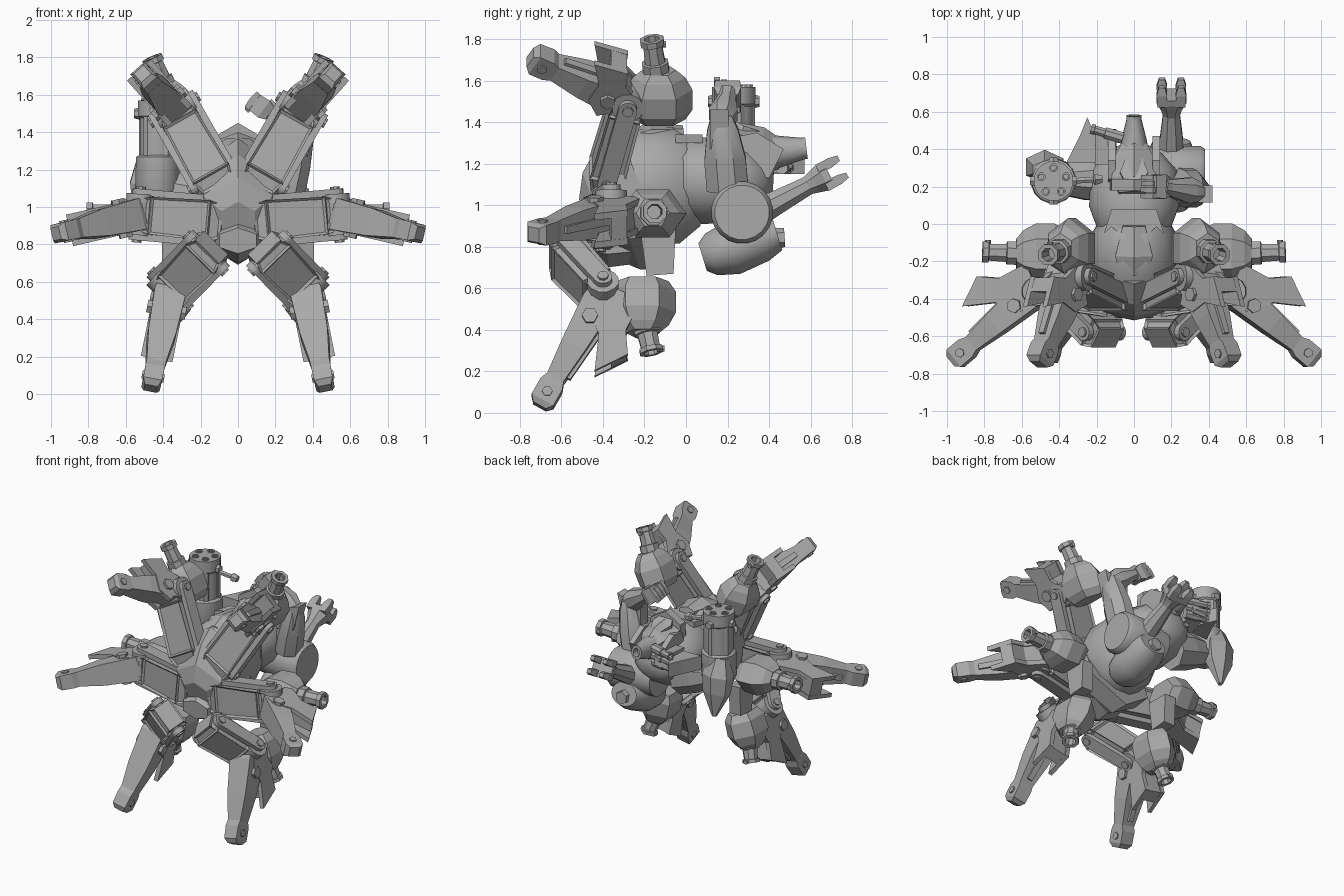
import bpy, bmesh
from math import pi, cos, sin, radians
from mathutils import Vector as V

if "Cube" in bpy.data.objects:
    bpy.data.objects.remove(bpy.data.objects["Cube"])

steel = bpy.data.materials.new("steel_grey")
steel.use_nodes = True
steel.diffuse_color = (0.4, 0.4, 0.4, 1)
steel.node_tree.nodes["Principled BSDF"].inputs["Base Color"].default_value = (0.4, 0.4, 0.4, 1)


def finish(name, bm, smooth=False):
    bmesh.ops.recalc_face_normals(bm, faces=bm.faces)
    mesh = bpy.data.meshes.new(name)
    bm.to_mesh(mesh)
    bm.free()
    mesh.materials.append(steel)
    ob = bpy.data.objects.new(name, mesh)
    bpy.context.collection.objects.link(ob)
    if smooth:
        bpy.ops.object.select_all(action='DESELECT')
        ob.select_set(True)
        bpy.context.view_layer.objects.active = ob
        bpy.ops.object.shade_smooth_by_angle(angle=radians(40))


def loft(name, a, b, sections, n=4, up=(0, 1, 0), inset=0, smooth=False):
    """Rings (fraction, half width, half height along up, shift along up) from a to b."""
    a, b, up = V(a), V(b), V(up)
    d = (b - a).normalized()
    w = d.cross(up).normalized()
    h = w.cross(d)
    bm = bmesh.new()
    rings = []
    for t, rx, ry, *shift in sections:
        c = a.lerp(b, t) + h * (shift[0] if shift else 0)
        k = 1 / cos(pi / n)
        rings.append([bm.verts.new(c + w * rx * k * cos(g) + h * ry * k * sin(g))
                      for g in [(i + 0.5) * 2 * pi / n for i in range(n)]])
    sides = []
    for r, s in zip(rings, rings[1:]):
        for i in range(n):
            j = (i + 1) % n
            sides.append(bm.faces.new((r[i], r[j], s[j], s[i])))
    bm.faces.new(rings[0])
    bm.faces.new(rings[-1])
    if inset:
        bmesh.ops.recalc_face_normals(bm, faces=bm.faces)
        bmesh.ops.inset_individual(bm, faces=sides, thickness=inset, depth=-0.012)
    finish(name, bm, smooth)


def slab(name, origin, u, v, profile, half):
    """Flat profile in the u, v plane, thickened both ways."""
    origin, u, v = V(origin), V(u), V(v)
    w = u.cross(v).normalized() * half
    bm = bmesh.new()
    lo, hi = [[bm.verts.new(origin + u * s + v * t + w * k) for s, t in profile] for k in (-1, 1)]
    bm.faces.new(lo)
    bm.faces.new(hi)
    for i in range(len(lo)):
        j = (i + 1) % len(lo)
        bm.faces.new((lo[i], lo[j], hi[j], hi[i]))
    finish(name, bm)


def capsule_link(name, p, q, w, r):
    """Round-ended link bar with a pin at each end."""
    d = (q - p).normalized()
    v = w.cross(d)
    length = (q - p).length
    prof = [(r * cos(g), r * sin(g)) for g in [pi / 2 + i * pi / 8 for i in range(9)]]
    prof += [(length - s, -t) for s, t in prof]
    slab(name, p, d, v, prof, 0.018)
    for c in (p, q):
        loft(name + "_pin", c - w * 0.03, c + w * 0.03, [(0, r * 0.55, r * 0.55), (1, r * 0.55, r * 0.55)], 8, d)


def gun(name, a, b, r, up=(0, 1, 0)):
    """Stepped hollow barrel."""
    loft(name, a, b, [(0, r, r), (0.55, r, r), (0.56, r * .78, r * .78), (0.88, r * .72, r * .72),
                      (0.89, r * .9, r * .9), (1, r * .9, r * .9), (1, r * .55, r * .55),
                      (0.7, r * .5, r * .5)], 8, up)


# Legs: hip, knee, tip, gun base, gun muzzle, blade length
Y = V((0, 1, 0))
LEGS = {
    "upper": ((.1, -.4, 1.1), (.34, -.28, 1.52), (.5, -.72, 1.7), (.35, -.13, 1.55), (.46, -.165, 1.8), .75),
    "middle": ((.08, -.42, .92), (.53, -.36, .96), (.945, -.71, .865), (.52, -.16, .96), (.81, -.15, .97), 1),
    "lower": ((.14, -.61, .785), (.36, -.4, .56), (.46, -.685, .065), (.36, -.21, .49), (.42, -.165, .29), 1),
}


def leg(name, points, blade, side):
    hip, knee, tip, base, muzzle = [V((x * side, y, z)) for x, y, z in points]
    u, out = muzzle - base, tip - knee
    u.y = out.y = 0
    u.normalize()
    out.normalize()
    thigh = (knee - hip).normalized()
    w = thigh.cross(Y).normalized()
    # thigh with sunken panels, and link bars on both faces
    loft(name + "_thigh", hip, knee, [(0, .09, .06), (.15, .11, .085), (.85, .1, .08), (1.08, .07, .05)], 4, Y, .018)
    for s in (-1, 1):
        capsule_link(name + "_link", hip.lerp(knee, .15) + w * .12 * s, knee + w * .12 * s, w, .045)
    loft(name + "_knee_drum", knee - w * .11, knee + w * .11, [(0, .075, .075), (1, .075, .075)], 12, Y, 0, True)
    # shin and blunt foot
    d = (tip - knee).normalized()
    side_w = d.cross(Y).normalized()
    loft(name + "_shin", knee, tip, [(-.08, .06, .06), (.08, .085, .08), (.5, .075, .062), (.8, .052, .045),
                                     (.87, .052, .06), (1.02, .05, .06), (1.07, .035, .035)], 4, Y)
    loft(name + "_shin_rail", knee, tip, [(.12, .025, .01, .085), (.75, .018, .01, .055)], 4, Y)
    for t, r, reach in ((.22, .034, .105), (.94, .022, .06)):
        c = knee.lerp(tip, t)
        loft(name + "_bolt", c - side_w * reach, c + side_w * reach, [(0, r, r), (1, r, r)], 6, d)
    # faceted knee armour and its gun
    loft(name + "_knee_armour", base - u * .15, base + u * .11,
         [(0, .08, .11), (.2, .11, .14), (.6, .115, .14), (.85, .09, .11), (1, .065, .07)], 6, Y)
    gun(name + "_gun", base, muzzle, .062, Y)
    sight = base.lerp(muzzle, .9) + Y * .03
    loft(name + "_gun_sight", sight, sight + Y * .035, [(0, .014, .014), (1, .014, .014)], 6, u)
    # flared shroud: two side blades joined by a cap that follows the shin
    lateral = out.cross(Y).normalized()
    root = V((knee.x, -.37, knee.z))
    su = out * blade
    for s in (-1, 1):
        slab(name + "_blade", root + lateral * .07 * s, su, Y,
             [(-.06, -.06), (.03, .16), (.18, .08), (.3, .09), (.38, -.07), (.2, -.05), (.07, -.1)], .016)
    slab(name + "_blade_cap", root, su, Y, [(.02, .15), (.18, .07), (.3, .085), (.34, .01), (.18, .0), (.04, .05)], .08)


for side, label in ((1, "left"), (-1, "right")):
    for key, (*pts, blade) in LEGS.items():
        leg(label + "_" + key, pts, blade, side)
    # plate hanging below the middle knee
    slab(label + "_hanging_plate", (side * .36, -.13, .76), Y, (0, 0, 1),
         [(-.09, .12), (.08, .12), (.07, -.09), (-.06, -.1)], .045)

# Faceted hub and rounded hull, running from front to back
Z = (0, 0, 1)
loft("front_hub", (0, -.48, .93), (0, -.2, 1.03),
     [(0, .09, .09), (.2, .18, .19), (.55, .235, .27), (1, .24, .31)], 6, Z)
loft("lower_hub", (0, -.5, .82), (0, -.2, .84), [(0, .1, .06), (.4, .14, .11), (1, .12, .1)], 6, Z)
loft("hull", (0, -.36, 1.08), (0, .06, 1.1),
     [(0, .19, .2), (.3, .24, .28), (.75, .22, .28), (1, .16, .2)], 12, Z, 0, True)
loft("hull_crest", (0, -.27, 1.31), (0, -.01, 1.35), [(0, .08, .04), (.4, .1, .065), (1, .06, .03)], 6, Z)
loft("chest", (0, -.12, 1.13), (0, .42, 1.1),
     [(0, .13, .13), (.15, .19, .19), (.4, .24, .21), (.75, .23, .18), (.92, .15, .12), (1, .08, .06)], 16, Z, 0, True)
# toothed collar over the hull
teeth = [(-.16 + i * .04, -.05 + (.035 if i % 2 else 0)) for i in range(9)]
slab("toothed_collar", (0, 0, 1.32), (1, 0, 0), (0, 1, 0), teeth + [(.12, .08), (-.12, .08)], .02)

# Head with cone snout pointing back, and pointed crest
loft("head", (0, .16, 1.3), (0, .46, 1.24), [(0, .08, .07), (.25, .12, .1), (.65, .1, .1), (1, .05, .06)], 6, Z)
loft("snout", (0, .38, 1.25), (0, .58, 1.275),
     [(0, .075, .085), (.3, .07, .075), (.9, .04, .05), (1, .04, .05), (1, .025, .03), (.8, .02, .025)], 10, Z, 0, True)
slab("head_crest", (0, .21, 1.35), (1, 0, 0), Z, [(-.13, -.1), (.13, -.1), (.12, .03), (0, .1), (-.12, .03)], .03)
loft("brow", (0, .2, 1.38), (0, .44, 1.31), [(0, .04, .04), (.3, .075, .025), (1, .008, .015)], 4, Z)
for s in (-1, 1):
    slab("cheek_fin", (s * .12, .3, 1.25), (0, 1, 0), Z, [(-.1, -.08), (.1, -.12), (.17, .02), (.04, .1), (-.06, .08)], .02)

# Left shoulder drum, lower lobe and reaching claw arm
loft("shoulder_drum", (.02, .27, .965), (.38, .27, .965),
     [(0, .13, .13), (.5, .148, .148), (.93, .148, .148), (1, .13, .13)], 20, Z, 0, True)
loft("lower_lobe", (.2, .08, .75), (.2, .44, .86),
     [(0, .08, .07), (.12, .12, .105), (.4, .14, .13), (.8, .13, .11), (1, .1, .08)], 16, Z, 0, True)
loft("lobe_bolt", (.2, .4, .84), (.2, .475, .845), [(0, .045, .045), (1, .04, .04)], 6, Z)
claw_a, claw_b = V((.2, .32, .95)), V((.2, .69, 1.15))
loft("claw_forearm", claw_a, claw_b, [(0, .07, .07), (.4, .06, .055), (.72, .045, .045), (.8, .055, .055),
                                      (.92, .08, .07), (1, .08, .07)], 8, Z)
reach = (claw_b - claw_a).normalized()
for i in range(4):
    g = pi / 4 + i * pi / 2
    p = claw_b + V((cos(g) * .072, -sin(g) * .03, sin(g) * .058))
    loft("claw_finger", p - reach * .04, p + reach * .075, [(0, .024, .024), (.6, .028, .024), (1, .016, .014)], 4, Z)

# Left raised arm with spiked elbow and fist
loft("raised_upper_arm", (.27, .2, 1.08), (.35, .17, 1.43),
     [(0, .09, .1), (.4, .085, .1), (.8, .07, .075), (1, .04, .05)], 8, Y, 0, True)
slab("elbow_spike", (.33, .16, 1.37), (1, 0, 0), Z, [(-.1, -.12), (.04, -.1), (.09, .09), (-.03, .05), (-.1, .08)], .045)
loft("raised_forearm", (.35, .17, 1.4), (.15, .2, 1.53),
     [(0, .055, .05), (.3, .075, .07), (.8, .045, .045), (1, .055, .05)], 8, Y, 0, True)
loft("fist", (.17, .2, 1.5), (.09, .2, 1.56), [(0, .04, .05), (.4, .055, .065), (1, .05, .06)], 4, Y)
for i in range(4):
    y = .15 + i * .033
    loft("fist_finger", (.11, y, 1.61 - i * .012), (.045, y, 1.53 - i * .006), [(0, .012, .014), (.5, .018, .014), (1, .012, .012)], 4, Y)

# Right arm carrying an upright rotary gun
loft("gun_shoulder", (-.12, .24, 1.02), (-.4, .24, 1.1), [(0, .12, .13), (.5, .11, .12), (1, .08, .09)], 8, Z)
loft("rotary_gun", (-.43, .23, 1.05), (-.43, .23, 1.57),
     [(0, .1, .1), (.1, .12, .12), (.42, .115, .115), (.44, .095, .095), (.82, .095, .095),
      (.84, .105, .105), (1, .105, .105)], 16, Y, 0, True)
for i in range(5):
    g = pi / 2 + i * 2 * pi / 5
    x, y = -.43 + .07 * cos(g), .23 + .07 * sin(g)
    gun("rotary_muzzle", (x, y, 1.5), (x, y, 1.58), .025)
    loft("rotary_rod", (x, y, 1.2), (x, y, 1.55), [(0, .033, .033), (1, .033, .033)], 8)
for i in range(4):
    g = pi * i / 2
    v = V((cos(g), sin(g), 0))
    c = V((-.43, .23, 1.5))
    loft("rotary_lug", c + v * .09, c + v * .125, [(0, .03, .03), (1, .022, .022)], 6, Z)
loft("rotary_handle", (-.33, .23, 1.48), (-.17, .24, 1.46), [(0, .015, .015), (.7, .015, .015), (.75, .028, .028), (1, .02, .02)], 6, Z)
loft("gun_arm_armour", (-.48, .29, 1.26), (-.47, .34, .84), [(0, .06, .04), (.3, .1, .08), (.6, .09, .06), (1, .015, .015)], 6, Y)

# Right back launcher and swept fin
for i in range(3):
    z = 1.18 + i * .05
    gun("launcher_tube", (-.06, .46, z), (-.23, .49 + i * .01, z), .03, Z)
loft("launcher_mount", (-.15, .33, 1.2), (-.15, .5, 1.23), [(0, .06, .07), (1, .055, .05)], 4, Z)
slab("swept_fin", (-.26, .43, 1.2), (1, 0, 0), (0, 1, 0), [(-.1, -.1), (.06, -.1), (.06, .03), (.01, .14), (-.03, .04)], .05)
